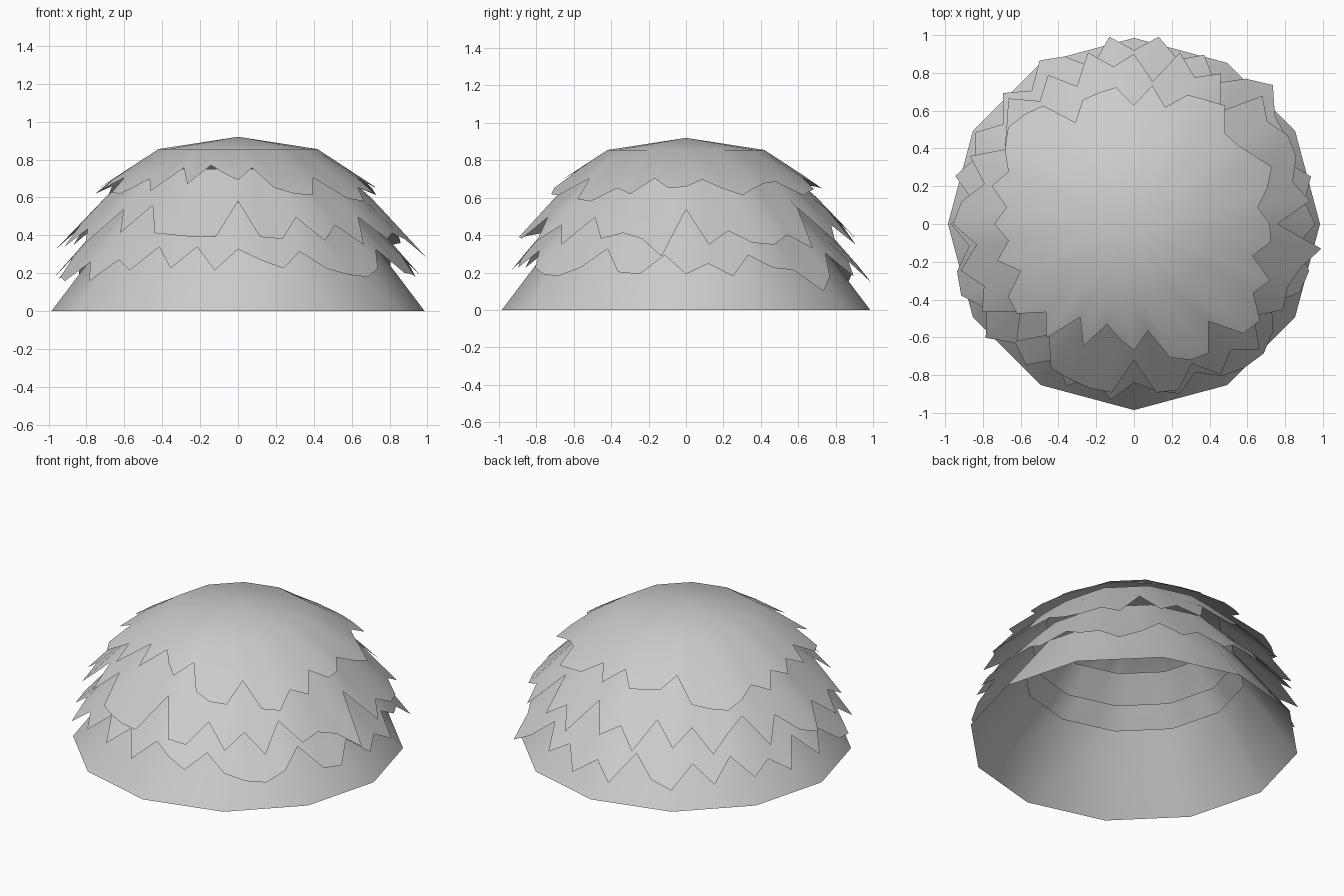
import bpy, bmesh, math

if "Cube" in bpy.data.objects:
    bpy.data.objects.remove(bpy.data.objects["Cube"])

SIDES, STEPS = 12, 48


def direction(i, n):
    # angle measured from the front (-y) towards +x
    a = 2 * math.pi * i / n
    return math.sin(a), -math.cos(a)


def facet(i):
    # pulls points between corners onto the flat side of the 12-gon
    half = math.pi / SIDES
    a = (2 * math.pi * i / STEPS) % (2 * half)
    return math.cos(half) / math.cos(a - half)


def ring(bm, r, z, n=STEPS):
    verts = []
    for i in range(n):
        x, y = direction(i, n)
        k = r * (facet(i) if n == STEPS else 1)
        verts.append(bm.verts.new((x * k, y * k, z)))
    return verts


def bridge(bm, upper, lower):
    n = len(upper)
    for i in range(n):
        j = (i + 1) % n
        bm.faces.new((upper[i], lower[i], lower[j], upper[j]))


def finish(bm, name):
    me = bpy.data.meshes.new(name)
    bm.normal_update()
    bm.to_mesh(me)
    bm.free()
    for p in me.polygons:
        p.use_smooth = True
    ob = bpy.data.objects.new(name, me)
    bpy.context.collection.objects.link(ob)


def thatch_layer(name, profile, fringe, apex=None):
    # rings down the profile, then a ragged fringe of given reach
    bm = bmesh.new()
    rings = [ring(bm, r, z) for r, z in profile[:-1]]
    (r0, z0), (r1, z1) = profile[-2:]
    slope = (z1 - z0) / (r1 - r0)
    edge = []
    for i, r in enumerate(fringe):
        x, y = direction(i, STEPS)
        edge.append(bm.verts.new((x * r, y * r, z0 + slope * (r - r0))))
    rings.append(edge)
    for a, b in zip(rings, rings[1:]):
        bridge(bm, a, b)
    if apex is not None:
        tip = bm.verts.new((0, 0, apex))
        for i in range(STEPS):
            bm.faces.new((tip, rings[0][i], rings[0][(i + 1) % STEPS]))
    finish(bm, name)


# lowest layer: plain 12-sided skirt
bm = bmesh.new()
bridge(bm, ring(bm, 0.66, 0.43, SIDES), ring(bm, 0.985, 0.0, SIDES))
finish(bm, "skirt")

# ragged edges: radius every 7.5 degrees, front first, towards +x
top_edge = [.67, .57, .73, .78, .79, .65, .82, .84, .73, .78, .65, .73,
            .72, .66, .73, .79, .73, .69, .68, .79, .76, .74, .64, .74,
            .63, .73, .72, .71, .62, .79, .82, .84, .79, .72, .78, .68,
            .74, .67, .75, .65, .77, .78, .66, .76, .57, .70, .55, .61]
middle_edge = [.72, .90, .91, .80, .92, .84, .94, .80, .91, .88, .91, 1.0,
               .76, .94, .87, .93, .94, .89, .96, .75, .92, .84, .94, .76,
               .90, .84, .94, .79, .91, .82, .94, .85, .79, .94, .82, .92,
               .96, .84, .95, .86, .93, .76, .88, .74, .88, .89, .90, .90]
lower_edge = [.84, .89, .93, .85, .93, .96, .97, .93, .84, .95, .96, .87,
              .96, .91, .97, .87, .93, .94, 1.04, .97, .86, .97, .90, 1.0,
              .92, 1.0, .86, .96, 1.0, .89, .98, .87, .97, .91, .98, .85,
              .97, .88, .97, .99, .90, .99, .89, .94, .83, .93, .83, .94]

thatch_layer("lower_thatch", [(.61, .575), (.74, .44), (.97, .18)], lower_edge)
thatch_layer("middle_thatch", [(.53, .75), (.70, .60), (.92, .37)], middle_edge)
thatch_layer("top_thatch", [(.42, .855), (.71, .665)], top_edge, apex=.92)
